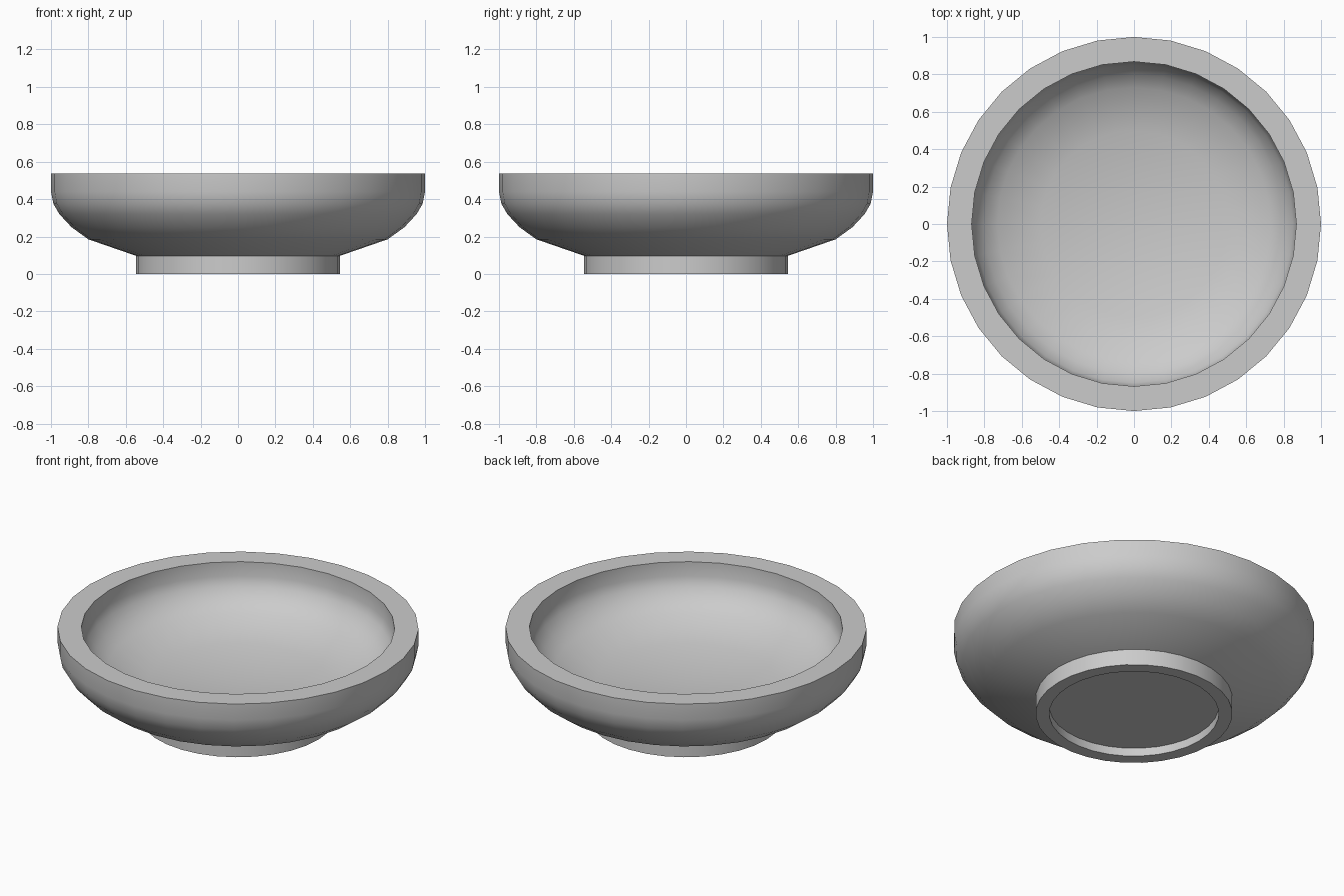
import bpy, bmesh, math

if "Cube" in bpy.data.objects:
    bpy.data.objects.remove(bpy.data.objects["Cube"])

SIDES = 32

# Closed bowl profile (radius, height): underside, foot ring, outer wall, rim, inner wall, floor
profile = [
    (0.0, 0.05), (0.47, 0.05), (0.47, 0.0), (0.545, 0.0), (0.545, 0.097),
    (0.80, 0.185), (0.89, 0.25), (0.955, 0.32), (0.987, 0.375), (1.0, 0.44), (1.0, 0.537),
    (0.868, 0.537), (0.868, 0.45), (0.85, 0.395), (0.80, 0.335), (0.73, 0.285),
    (0.50, 0.21), (0.0, 0.19),
]

# Revolve the profile around z
bm = bmesh.new()
verts = [bm.verts.new((r, 0, z)) for r, z in profile]
edges = [bm.edges.new(pair) for pair in zip(verts, verts[1:])]
bmesh.ops.spin(bm, geom=verts + edges, cent=(0, 0, 0), axis=(0, 0, 1),
               angle=math.tau, steps=SIDES, use_duplicate=False)
bmesh.ops.remove_doubles(bm, verts=bm.verts[:], dist=1e-4)
bmesh.ops.recalc_face_normals(bm, faces=bm.faces[:])
mesh = bpy.data.meshes.new("bowl")
bm.to_mesh(mesh)
bm.free()

bowl = bpy.data.objects.new("bowl", mesh)
bpy.context.collection.objects.link(bowl)

# Smooth walls with crisp rim and foot edges
bpy.context.view_layer.objects.active = bowl
bowl.select_set(True)
bpy.ops.object.shade_smooth_by_angle(angle=math.radians(40))
